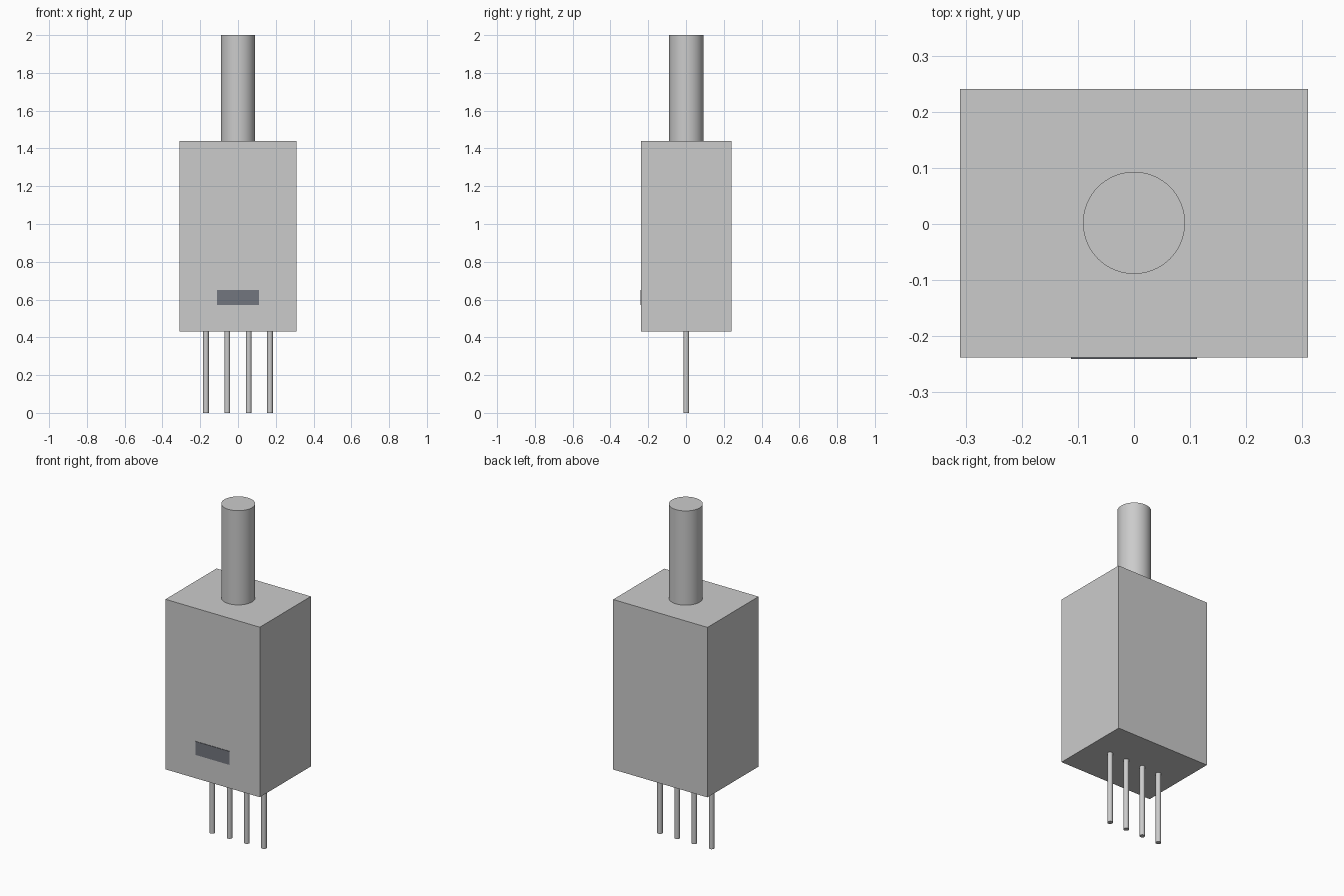
import bpy

if "Cube" in bpy.data.objects:
    bpy.data.objects.remove(bpy.data.objects["Cube"])


def box(name, x, y, z):
    """Box from (min, max) ranges."""
    ranges = (x, y, z)
    bpy.ops.mesh.primitive_cube_add(size=1, location=[(a + b) / 2 for a, b in ranges])
    ob = bpy.context.object
    ob.name = name
    ob.scale = [b - a for a, b in ranges]
    bpy.ops.object.transform_apply(location=False, rotation=False, scale=True)
    return ob


def rod(name, x, y, radius, z0, z1, sides):
    """Upright smooth cylinder between two heights."""
    bpy.ops.mesh.primitive_cylinder_add(vertices=sides, radius=radius, depth=z1 - z0,
                                        location=(x, y, (z0 + z1) / 2))
    ob = bpy.context.object
    ob.name = name
    bpy.ops.object.shade_smooth_by_angle()
    return ob


CY = 0.002

# Main housing
box("housing", (-0.31, 0.31), (-0.238, 0.241), (0.43, 1.44))

# Shaft on top
rod("shaft", 0, CY, 0.091, 1.44, 2.0, 64)

# Row of connector pins underneath
for i in range(4):
    rod(f"pin_{i + 1}", (i - 1.5) * 0.113, CY, 0.015, 0.0, 0.43, 24)

# Thin dark plate on the front
plate = box("front_plate", (-0.112, 0.112), (-0.241, -0.237), (0.57, 0.65))
dark = bpy.data.materials.new("dark_grey")
dark.diffuse_color = (0.17, 0.18, 0.21, 1)
dark.use_nodes = True
dark.node_tree.nodes["Principled BSDF"].inputs["Base Color"].default_value = dark.diffuse_color
plate.data.materials.append(dark)
